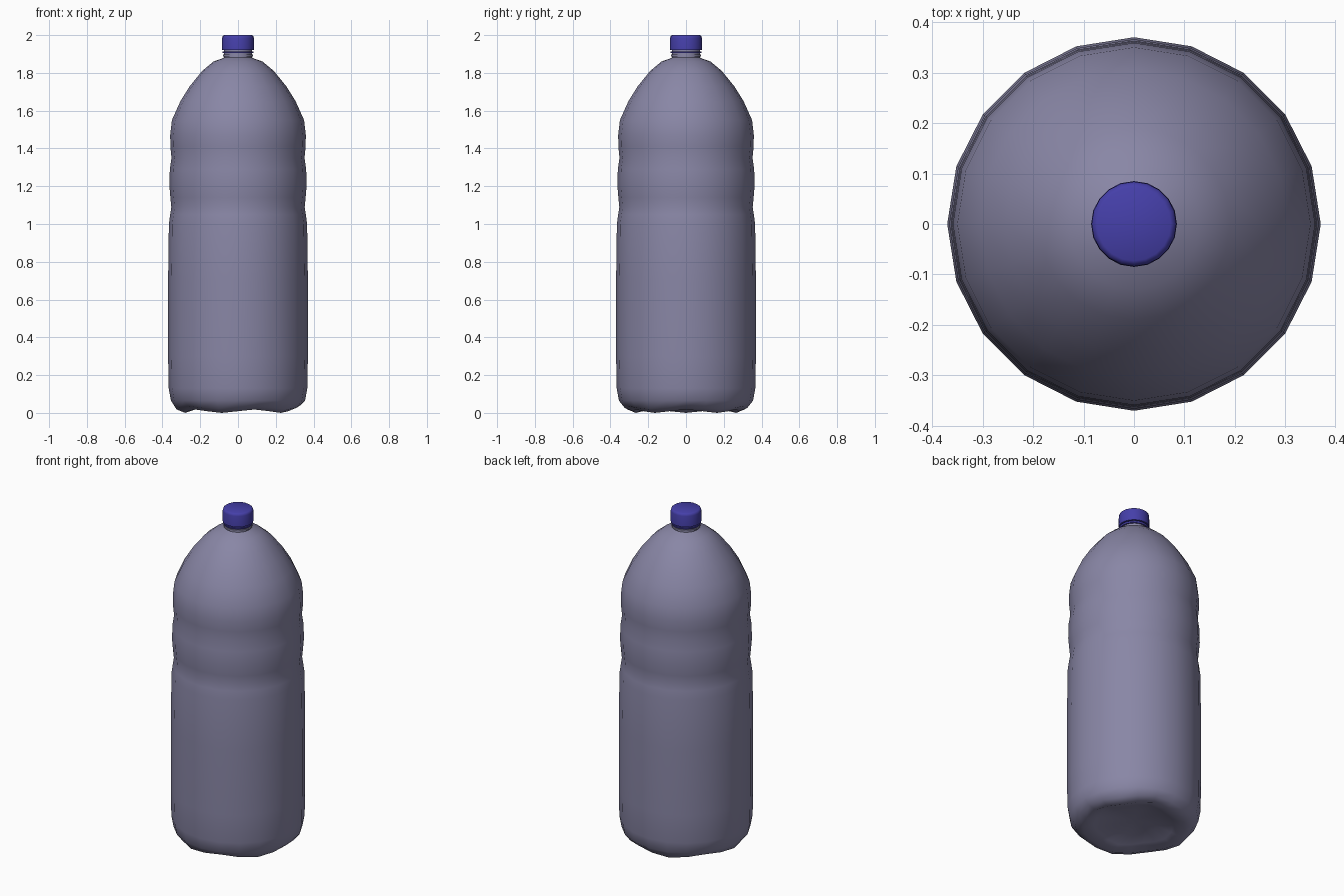
import bpy, bmesh, math

if "Cube" in bpy.data.objects:
    bpy.data.objects.remove(bpy.data.objects["Cube"])

SIDES = 20


def material(name, rgb):
    m = bpy.data.materials.new(name)
    m.diffuse_color = (*rgb, 1)
    m.use_nodes = True
    m.node_tree.nodes["Principled BSDF"].inputs["Base Color"].default_value = m.diffuse_color
    return m


def lathe(name, profile, mat, angle, shape=None):
    """Spin (radius, z) points around z; zero radius makes a pole."""
    bm = bmesh.new()
    rings = []
    for r, z in profile:
        if r == 0:
            rings.append([bm.verts.new((0, 0, z))] * SIDES)
            continue
        ring = []
        for i in range(SIDES):
            a = math.tau * i / SIDES
            dz = shape(a, r, z) if shape else 0
            ring.append(bm.verts.new((r * math.cos(a), r * math.sin(a), z + dz)))
        rings.append(ring)
    for lo, hi in zip(rings, rings[1:]):
        for i in range(SIDES):
            j = (i + 1) % SIDES
            bm.faces.new(dict.fromkeys((lo[i], lo[j], hi[j], hi[i])))
    bmesh.ops.recalc_face_normals(bm, faces=bm.faces)
    me = bpy.data.meshes.new(name)
    bm.to_mesh(me)
    bm.free()
    ob = bpy.data.objects.new(name, me)
    bpy.context.collection.objects.link(ob)
    me.materials.append(mat)
    bpy.ops.object.select_all(action='DESELECT')
    ob.select_set(True)
    bpy.context.view_layer.objects.active = ob
    bpy.ops.object.shade_smooth_by_angle(angle=math.radians(angle))
    return ob


def feet(a, r, z):
    # five shallow lobes around the base
    if z > 0.06 or r < 0.2:
        return 0
    return 0.009 * (1 - math.cos(5 * (a - math.pi)))


plastic = material("clear_plastic", (0.25, 0.24, 0.38))
blue = material("blue_plastic", (0.06, 0.05, 0.40))

# Bottle body: dished base, straight wall, two grip grooves, domed shoulder, neck
body = [(0, 0.06), (0.14, 0.05), (0.22, 0.02), (0.28, 0.0), (0.325, 0.018),
        (0.355, 0.065), (0.367, 0.13), (0.37, 0.3), (0.37, 0.7), (0.366, 1.0),
        (0.359, 1.05), (0.353, 1.09), (0.358, 1.14), (0.363, 1.2), (0.361, 1.29),
        (0.352, 1.35), (0.358, 1.41), (0.359, 1.47), (0.350, 1.55), (0.305, 1.65),
        (0.255, 1.73), (0.19, 1.81), (0.13, 1.86), (0.085, 1.876), (0.073, 1.882),
        (0.073, 1.96), (0, 1.96)]
lathe("bottle_body", body, plastic, 60, feet)

# Neck support ring
lathe("neck_ring", [(0.07, 1.888), (0.079, 1.888), (0.079, 1.898), (0.07, 1.898)],
      plastic, 30)

# Tamper band below the cap
lathe("cap_band", [(0.07, 1.904), (0.081, 1.904), (0.083, 1.914), (0.07, 1.914)],
      blue, 30)

# Screw cap
lathe("screw_cap", [(0.07, 1.92), (0.085, 1.92), (0.084, 1.985), (0.081, 1.995),
                    (0.073, 2.0), (0, 2.0)], blue, 60)
